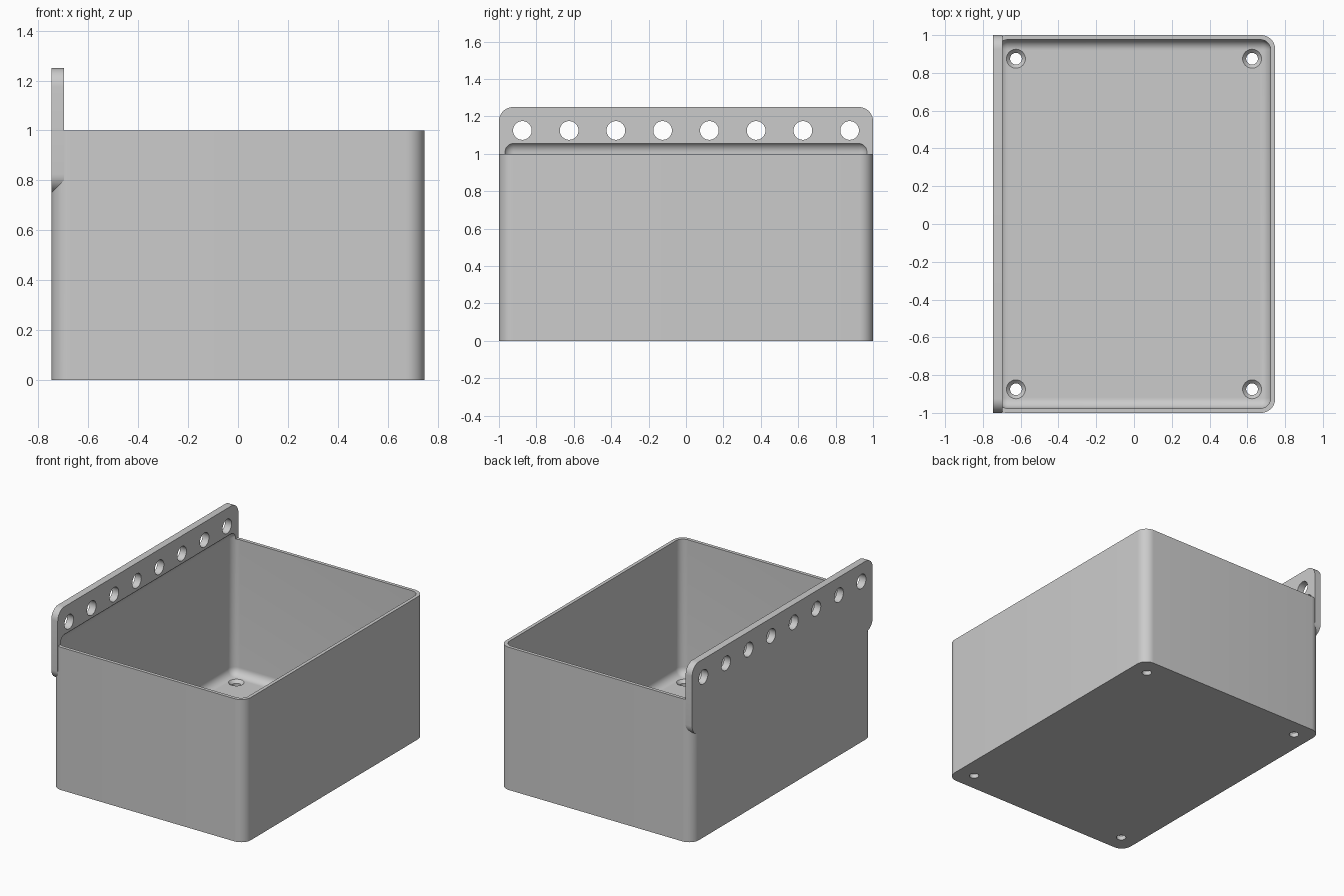
import bpy, bmesh, math
from mathutils import Matrix, Vector

cube = bpy.data.objects.get("Cube")
if cube:
    bpy.data.objects.remove(cube, do_unlink=True)

HX, HY, HEIGHT = 0.7475, 1.0, 1.0
WALL, FLOOR, RADIUS = 0.024, 0.05, 0.075

grey = bpy.data.materials.new("plain grey")
grey.use_nodes = True
grey.diffuse_color = (0.6, 0.6, 0.6, 1)
grey.node_tree.nodes["Principled BSDF"].inputs["Base Color"].default_value = (0.6, 0.6, 0.6, 1)


def finish(name, bm):
    mesh = bpy.data.meshes.new(name)
    bm.to_mesh(mesh)
    bm.free()
    obj = bpy.data.objects.new(name, mesh)
    bpy.context.collection.objects.link(obj)
    mesh.materials.append(grey)
    return obj


def rounded_box(name, low, high, radius, axis=None):
    """Box with rounded edges: all of them, or only those along one axis."""
    low, high = Vector(low), Vector(high)
    bm = bmesh.new()
    bmesh.ops.create_cube(bm, size=1)
    for v in bm.verts:
        v.co = (low + high) / 2 + v.co * (high - low)
    edges = [e for e in bm.edges if axis is None
             or abs((e.verts[0].co - e.verts[1].co).normalized()[axis]) > 0.9]
    bmesh.ops.bevel(bm, geom=edges, offset=radius, segments=10,
                    profile=0.5, affect='EDGES')
    return finish(name, bm)


def cone(name, centre, r1, r2, depth, turn=Matrix()):
    bm = bmesh.new()
    bmesh.ops.create_cone(bm, cap_ends=True, segments=40, radius1=r1, radius2=r2,
                          depth=depth, matrix=Matrix.Translation(centre) @ turn)
    return finish(name, bm)


def combine(target, tool, operation):
    mod = target.modifiers.new(operation.title(), 'BOOLEAN')
    mod.operation, mod.solver, mod.object = operation, 'EXACT', tool
    bpy.context.view_layer.update()
    result = bpy.data.meshes.new_from_object(
        target.evaluated_get(bpy.context.evaluated_depsgraph_get()))
    target.modifiers.clear()
    target.data = result
    bpy.data.objects.remove(tool, do_unlink=True)


# Outer shell with rounded upright corners, joined to the mounting strip
bin_body = rounded_box("storage_bin", (-HX, -HY, 0), (HX, HY, HEIGHT), RADIUS, axis=2)
strip = rounded_box("mounting_strip", (-HX, -HY, 0.75), (-HX + 0.05, HY, 1.25), RADIUS, axis=0)
combine(bin_body, strip, 'UNION')

# Cavity, whose rounded top also hollows the foot of the strip
cavity = rounded_box("cavity", (-HX + WALL, -HY + WALL, FLOOR),
                     (HX - WALL, HY - WALL, 1.064), 0.055)
combine(bin_body, cavity, 'DIFFERENCE')

# Row of hanging holes through the strip
sideways = Matrix.Rotation(math.pi / 2, 4, 'Y')
for i in range(8):
    hole = cone("hanging_hole", (-HX, -0.875 + 0.25 * i, 1.125), 0.05, 0.05, 0.3, sideways)
    combine(bin_body, hole, 'DIFFERENCE')

# Countersunk screw holes in the floor corners
for x in (-0.625, 0.625):
    for y in (-0.875, 0.875):
        drill = cone("screw_hole", (x, y, 0), 0.031, 0.031, 0.2)
        combine(bin_body, drill, 'DIFFERENCE')
        sink = cone("countersink", (x, y, FLOOR), 0.031, 0.069, 0.04)
        combine(bin_body, sink, 'DIFFERENCE')

# Smooth fillets with sharp rims
bpy.ops.object.select_all(action='DESELECT')
bin_body.select_set(True)
bpy.context.view_layer.objects.active = bin_body
bpy.ops.object.shade_smooth_by_angle(angle=math.radians(30))
